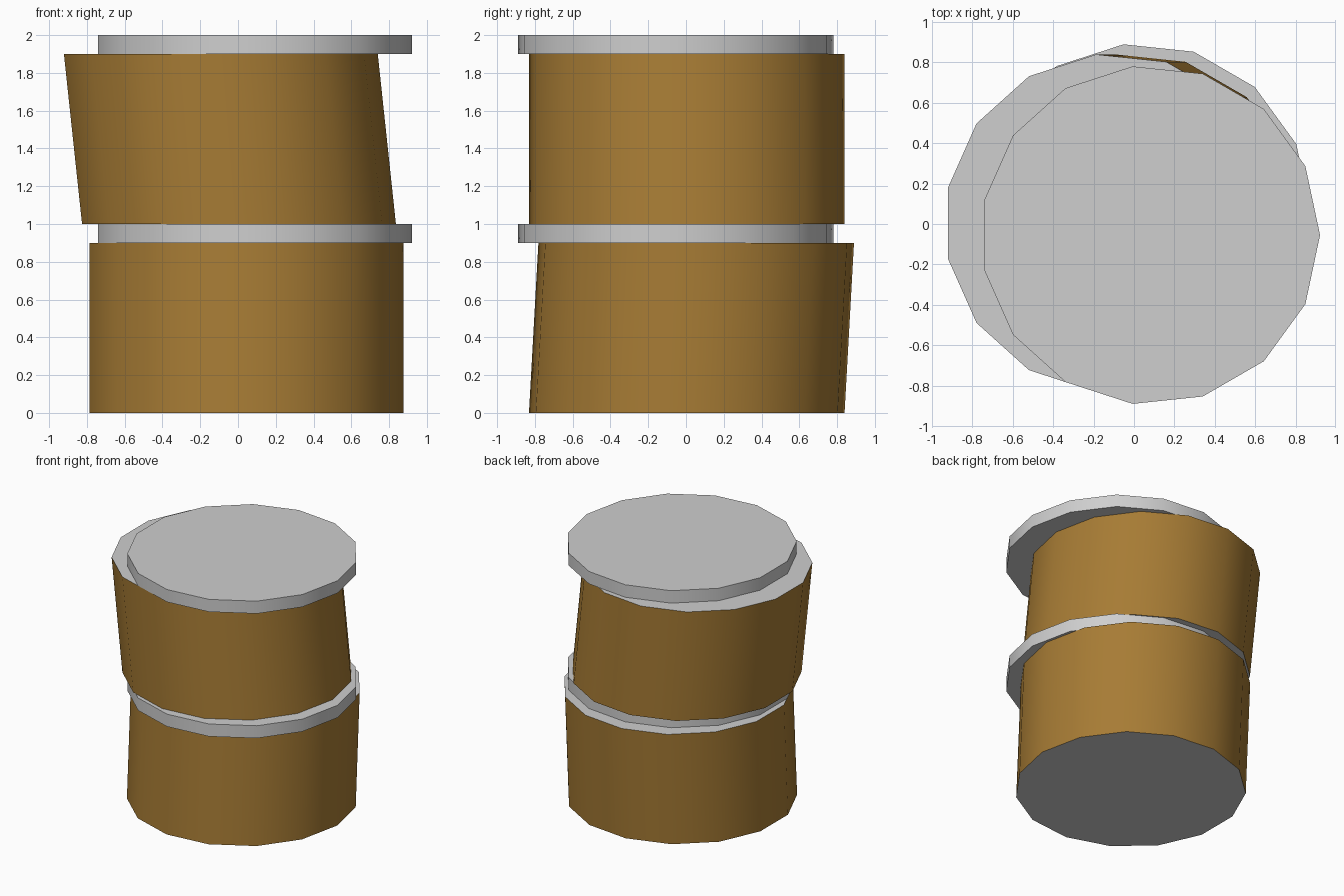
import bpy, bmesh, math

if "Cube" in bpy.data.objects:
    bpy.data.objects.remove(bpy.data.objects["Cube"])

SIDES = 15
RADIUS = 0.84


def material(name, rgb):
    m = bpy.data.materials.new(name)
    m.diffuse_color = (*rgb, 1.0)
    m.use_nodes = True
    m.node_tree.nodes["Principled BSDF"].inputs["Base Color"].default_value = m.diffuse_color
    return m


grey = material("light grey", (0.62, 0.62, 0.62))
ochre = material("ochre", (0.385, 0.2, 0.035))


def drum(name, z0, z1, base, top, side_mat):
    """Capped 15-sided drum, leaning from base centre to top centre."""
    bm = bmesh.new()
    rings = []
    for (cx, cy), z in ((base, z0), (top, z1)):
        rings.append([bm.verts.new((cx + RADIUS * math.cos(math.tau * i / SIDES),
                                    cy + RADIUS * math.sin(math.tau * i / SIDES), z))
                      for i in range(SIDES)])
    low, high = rings
    bm.faces.new(low[::-1])
    bm.faces.new(high)
    for i in range(SIDES):
        j = (i + 1) % SIDES
        f = bm.faces.new((low[i], low[j], high[j], high[i]))
        f.material_index = 1          # walls take the side colour, caps stay grey
    mesh = bpy.data.meshes.new(name)
    bm.to_mesh(mesh)
    bm.free()
    mesh.materials.append(grey)
    mesh.materials.append(side_mat)
    ob = bpy.data.objects.new(name, mesh)
    bpy.context.collection.objects.link(ob)
    bpy.ops.object.select_all(action='DESELECT')
    ob.select_set(True)
    bpy.context.view_layer.objects.active = ob
    bpy.ops.object.shade_smooth_by_angle(angle=math.radians(35))


# leaning storeys
drum("lower_storey", 0.0, 0.9, (0.036, 0.004), (0.036, 0.054), ochre)
drum("upper_storey", 1.0, 1.9, (-0.004, 0.004), (-0.1, 0.004), ochre)

# thin floor slabs
for name, z in (("middle_slab", 0.9), ("roof_slab", 1.9)):
    drum(name, z, z + 0.1, (0.081, -0.055), (0.081, -0.055), grey)
